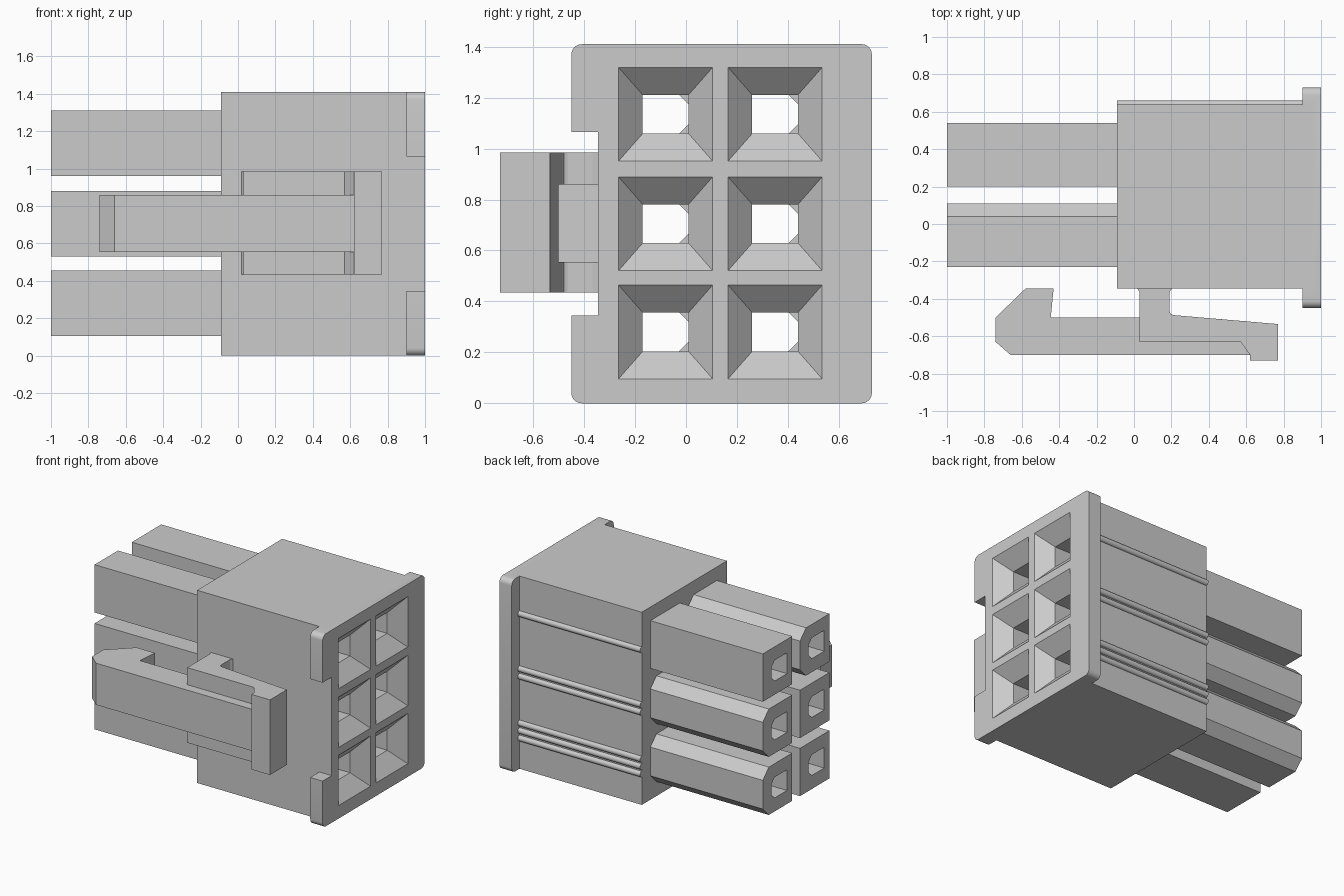
import bpy, bmesh
from math import cos, sin, pi

if "Cube" in bpy.data.objects:
    bpy.data.objects.remove(bpy.data.objects["Cube"], do_unlink=True)

ROWS = (0.28, 0.705, 1.135)
COLUMNS = (-0.08, 0.35)


def add_loft(bm, sections):
    """Closed solid through equal-length rings of points."""
    rings = [[bm.verts.new(p) for p in ring] for ring in sections]
    bm.faces.new(rings[0])
    bm.faces.new(rings[-1][::-1])
    n = len(rings[0])
    for a, b in zip(rings, rings[1:]):
        for i in range(n):
            j = (i + 1) % n
            bm.faces.new((a[i], a[j], b[j], b[i]))


def make(name, solids):
    bm = bmesh.new()
    for sections in solids:
        add_loft(bm, sections)
    bmesh.ops.recalc_face_normals(bm, faces=bm.faces)
    mesh = bpy.data.meshes.new(name)
    bm.to_mesh(mesh)
    bm.free()
    obj = bpy.data.objects.new(name, mesh)
    bpy.context.collection.objects.link(obj)
    return obj


def along_x(profile, x0, x1):
    return [[(x, y, z) for y, z in profile] for x in (x0, x1)]


def along_z(profile, z0, z1):
    return [[(x, y, z) for x, y in profile] for z in (z0, z1)]


def rect(y, z, hy, hz):
    return [(y - hy, z - hz), (y + hy, z - hz), (y + hy, z + hz), (y - hy, z + hz)]


def cut_rect(y, z, hy, hz, c):
    """Rectangle with both +y corners chamfered."""
    return [(y - hy, z - hz), (y + hy - c, z - hz), (y + hy, z - hz + c),
            (y + hy, z + hz - c), (y + hy - c, z + hz), (y - hy, z + hz)]


def arc(cy, cz, r, start, steps=6):
    return [(cy + r * cos(start + pi / 2 * i / steps),
             cz + r * sin(start + pi / 2 * i / steps)) for i in range(steps + 1)]


def smooth(obj):
    bpy.ops.object.select_all(action='DESELECT')
    obj.select_set(True)
    bpy.context.view_layer.objects.active = obj
    bpy.ops.object.shade_smooth_by_angle(angle=pi / 6)


def combine(target, tool, operation):
    mod = target.modifiers.new(operation.title(), 'BOOLEAN')
    mod.operation, mod.solver, mod.object = operation, 'EXACT', tool
    bpy.context.view_layer.objects.active = target
    bpy.ops.object.modifier_apply(modifier=mod.name)
    bpy.data.objects.remove(tool, do_unlink=True)


# Housing block
housing = make("housing", [along_x(rect(0.1475, 0.705, 0.4925, 0.705), -0.09, 0.95)])

# Mating flange with rounded corners and a notch for the latch
r = 0.04
outline = (arc(-0.45 + r, r, r, pi) + arc(0.73 - r, r, r, 1.5 * pi)
           + arc(0.73 - r, 1.41 - r, r, 0) + arc(-0.45 + r, 1.41 - r, r, pi / 2)
           + [(-0.45, 1.065), (-0.345, 1.065), (-0.345, 0.345), (-0.45, 0.345)])
combine(housing, make("flange", [along_x(outline, 0.9, 1.0)]), 'UNION')

# Terminal towers, three of them keyed by chamfered edges
towers = []
for c, y in enumerate(COLUMNS):
    for k, z in enumerate(ROWS):
        keyed = (c == 0) == (k == 2)
        y_mid = y + 0.02
        shape = cut_rect(y_mid, z, 0.17, 0.175, 0.07) if keyed else rect(y_mid, z, 0.17, 0.175)
        towers.append(along_x(shape, -1.0, 0.2))
combine(housing, make("towers", towers), 'UNION')

# Funnel openings and the terminal ducts behind them
funnels, ducts = [], []
for y in COLUMNS:
    for z in ROWS:
        stations = ((1.02, 0.204, 0.206), (0.9, 0.09, 0.076), (0.75, 0.09, 0.076))
        funnels.append([[(x, py, pz) for py, pz in rect(y, z, hy, hz)]
                        for x, hy, hz in stations])
        ducts.append(along_x(cut_rect(y, z, 0.09, 0.076, 0.037), -1.05, 0.8))
combine(housing, make("funnel_cutter", funnels), 'DIFFERENCE')
combine(housing, make("duct_cutter", ducts), 'DIFFERENCE')
smooth(housing)

# Raised row-marking ribs on the back: three, two and one
ribs = []
for count, z in zip((3, 2, 1), ROWS):
    for i in range(count):
        zc = z + (i - (count - 1) / 2) * 0.055
        circle = [(0.638 + 0.022 * cos(a * pi / 8), zc + 0.022 * sin(a * pi / 8))
                  for a in range(16)]
        ribs.append(along_x(circle, -0.09, 0.92))
smooth(make("back_ribs", ribs))

# Latch: hooked arm, wide thumb plate and two pivot legs
arm = [(-0.74, -0.5), (-0.58, -0.345), (-0.43, -0.345), (-0.445, -0.5),
       (0.6, -0.53), (0.62, -0.7), (-0.66, -0.7), (-0.74, -0.63)]
arm[4:5] = [(0.36, -0.5), (0.62, -0.522)]
make("latch_arm", [along_z(arm, 0.555, 0.86)])

plate = [(0.03, -0.5), (0.36, -0.5), (0.77, -0.535), (0.77, -0.73),
         (0.62, -0.73), (0.62, -0.7), (0.57, -0.63), (0.03, -0.63)]
make("latch_plate", [along_z(plate, 0.435, 0.985)])

leg = [(0.03, -0.5), (0.03, -0.365), (0.015, -0.34), (0.205, -0.34),
       (0.19, -0.365), (0.19, -0.465), (0.195, -0.48), (0.21, -0.487), (0.36, -0.5)]
make("latch_legs", [along_z(leg, 0.435, 0.555), along_z(leg, 0.86, 0.985)])
